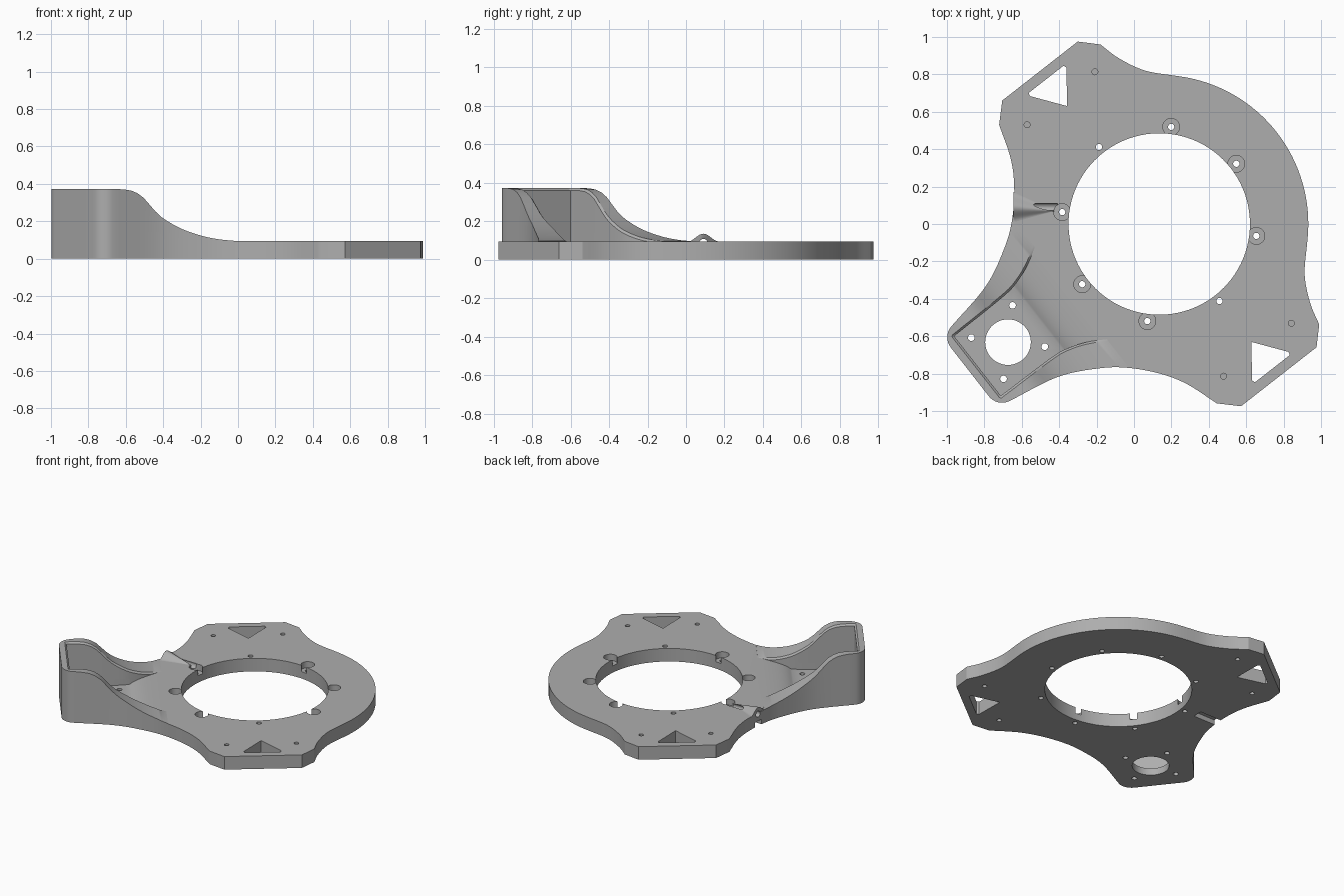
import bpy, bmesh, math
from mathutils import Vector

cube = bpy.data.objects.get("Cube")
if cube:
    bpy.data.objects.remove(cube, do_unlink=True)

PLATE, TOWER, FLOOR = 0.095, 0.372, 0.05
RING = 0.523

grey = bpy.data.materials.new("machined grey")
grey.use_nodes = True
colour = (0.42, 0.42, 0.42, 1)
grey.diffuse_color = colour
grey.node_tree.nodes["Principled BSDF"].inputs["Base Color"].default_value = colour


def spline(points, steps=8):
    """Smooth curve through 2D points."""
    pts = [Vector(p) for p in points]
    pts = [2 * pts[0] - pts[1]] + pts + [2 * pts[-1] - pts[-2]]
    out = []
    for a, b, c, d in zip(pts, pts[1:], pts[2:], pts[3:]):
        for i in range(steps):
            t = i / steps
            out.append(0.5 * (2 * b + (c - a) * t + (2 * a - 5 * b + 4 * c - d) * t * t
                              + (3 * b - a - 3 * c + d) * t ** 3))
    return out + [pts[-2]]


def lookup(curve, x):
    """Value of a curve given as rising (x, value) points."""
    if x <= curve[0][0]:
        return curve[0][1]
    for p, q in zip(curve, curve[1:]):
        if x <= q[0]:
            return p[1] + (q[1] - p[1]) * (x - p[0]) / (q[0] - p[0])
    return curve[-1][1]


def loft(bm, sections):
    """Closed skin over equal-length loops of points."""
    rows = [[bm.verts.new(p) for p in s] for s in sections]
    n = len(rows[0])
    for r, s in zip(rows, rows[1:]):
        for i in range(n):
            bm.faces.new((r[i], r[(i + 1) % n], s[(i + 1) % n], s[i]))
    bm.faces.new(rows[0][::-1])
    bm.faces.new(rows[-1])


def prism(bm, outline, z0, z1):
    loft(bm, [[(p[0], p[1], z) for p in outline] for z in (z0, z1)])


def circle(x, y, r, n=24):
    return [(x + r * math.cos(math.tau * i / n), y + r * math.sin(math.tau * i / n))
            for i in range(n)]


def make(name, bm, tower_frame=True):
    """Mesh to object; the tower frame has +x running out to the tower."""
    bmesh.ops.remove_doubles(bm, verts=bm.verts, dist=0.00005)
    bmesh.ops.recalc_face_normals(bm, faces=bm.faces)
    mesh = bpy.data.meshes.new(name)
    bm.to_mesh(mesh)
    bm.free()
    mesh.materials.append(grey)
    ob = bpy.data.objects.new(name, mesh)
    bpy.context.collection.objects.link(ob)
    if tower_frame:
        ob.location.x = 0.135
        ob.rotation_euler.z = math.radians(218)
    return ob


def cut(ob, cutters):
    for c in cutters:
        c.hide_render = True
        mod = ob.modifiers.new("cut", 'BOOLEAN')
        mod.operation, mod.solver, mod.object = 'DIFFERENCE', 'EXACT', c
    bpy.context.view_layer.update()
    result = ob.evaluated_get(bpy.context.evaluated_depsgraph_get())
    mesh = bpy.data.meshes.new_from_object(result)
    ob.modifiers.clear()
    ob.data = mesh


# Half outline of the plate, from tower end round to the back
half = [Vector((1.285, w)) for w in (0, 0.08)]
for i in range(9):
    a = math.radians(75 * i / 8)
    half.append(Vector((1.195 + 0.09 * math.cos(a), 0.165 + 0.09 * math.sin(a))))
half += spline([half.pop(), (0.932, 0.31), (0.724, 0.413), (0.6, 0.508),
                (0.488, 0.635), (0.41, 0.766), (0.348, 0.945)])
half += [Vector((0.255, 1.037)), Vector((-0.257, 1.037))]
half += spline([(-0.343, 0.95), (-0.376, 0.83), (-0.446, 0.692), (-0.57, 0.557)])
for i in range(1, 17):
    a = math.radians(135.7 + 44.3 * i / 16)
    half.append(Vector((0.797 * math.cos(a), 0.797 * math.sin(a))))
mirrored = [Vector((p.x, -p.y)) for p in half[-2:0:-1]]

bm = bmesh.new()
prism(bm, half + mirrored, 0, PLATE)
plate = make("base_plate", bm)

# Tower curves: inner wall width, top height, pocket floor
inner = spline([(0.58, 0.325), (0.69, 0.261), (0.794, 0.222), (0.9, 0.207), (1.233, 0.202)])
height = spline([(0.59, PLATE), (0.66, 0.104), (0.74, 0.124), (0.83, 0.16), (0.925, 0.217),
                 (0.98, 0.267), (1.03, 0.322), (1.09, 0.359), (1.16, TOWER)])
ramp = spline([(0.58, 0.097), (0.66, 0.093), (0.73, 0.084), (0.78, 0.07), (0.82, FLOOR)], 4)

# Curved wall round the tower
stations = []
for p in half:
    if p.x < 0.59:
        break
    if p.x > 1.217:
        q = Vector((1.233, min(p.y, 0.202)))
    else:
        q = Vector((p.x, lookup(inner, p.x)))
    stations.append((p, q))
path = stations[::-1] + [(Vector((p.x, -p.y)), Vector((q.x, -q.y))) for p, q in stations[1:]]
sections = []
for p, q in path:
    h = lookup(height, p.x)
    edge = q + (p - q).normalized() * 0.012
    sections.append([(p.x, p.y, PLATE), (p.x, p.y, h), (edge.x, edge.y, h),
                     (q.x, q.y, max(PLATE, h - 0.012)), (q.x, q.y, PLATE)])
bm = bmesh.new()
loft(bm, sections)
wall = make("tower_wall", bm)

# Cutter: sunken pocket with ramp, and seats round the ring
bm = bmesh.new()
us = [p[0] for p in ramp] + [0.9, 1.0, 1.1, 1.233]
loft(bm, [[(u, s * lookup(inner, u), z) for s, z in
           ((-1, lookup(ramp, u)), (1, lookup(ramp, u)), (1, 0.5), (-1, 0.5))] for u in us])
for k in range(8):
    if k not in (2, 6):
        a = math.tau * k / 8
        prism(bm, circle(RING * math.cos(a), RING * math.sin(a), 0.045), 0.05, 0.5)
pocket = make("pocket_cutter", bm)

# Cutter: central opening, motor opening, bolt holes, triangles
bm = bmesh.new()
prism(bm, circle(0, 0, 0.485, 96), -0.1, 0.6)
prism(bm, circle(1.026, 0, 0.122, 48), -0.1, 0.6)
for k in range(8):
    a = math.tau * k / 8
    prism(bm, circle(RING * math.cos(a), RING * math.sin(a), 0.017, 16), -0.1, 0.6)
for s in (-1, 1):
    for u in (0.886, 1.166):
        prism(bm, circle(u, s * 0.14, 0.018, 16), -0.1, 0.6)
    for u in (-0.23, 0.23):
        prism(bm, circle(u, s * 0.853, 0.016, 16), 0.055, 0.6)
        prism(bm, circle(u, s * 0.853, 0.016, 16), -0.1, 0.04)
    tri = [(0, 0.8), (0.124, 0.965), (0.118, 0.982), (-0.118, 0.982), (-0.124, 0.965)]
    prism(bm, [(u, s * w) for u, w in tri], -0.1, 0.6)
holes = make("hole_cutter", bm)

# Cutter: cable bore through the edge and groove under it
bm = bmesh.new()
loft(bm, [[(x, 0.09 + py, 0.086 + pz) for py, pz in circle(0, 0, 0.022, 20)]
          for x in (-0.75, -0.41)])
prism(bm, [(-0.75, 0.055), (-0.47, 0.055), (-0.47, 0.125), (-0.75, 0.125)], -0.1, 0.035)
bore = make("bore_cutter", bm, False)

# Tapered hump over the cable bore
bm = bmesh.new()
rows = []
for i in range(9):
    t = i / 8
    size = max(1 - t, 0.02)
    row = []
    for j in range(21):
        k = j / 10 - 1
        bell = 0.5 + 0.5 * math.cos(math.pi * k)
        row.append((-0.643 + 0.22 * t, 0.09 - 0.02 * t + 0.08 * size * k,
                    PLATE + 0.04 * size * bell))
    row += [(row[-1][0], row[-1][1], 0.085), (row[0][0], row[0][1], 0.085)]
    rows.append(row)
loft(bm, rows)
hump = make("cable_hump", bm, False)

cut(plate, [pocket, holes, bore])
cut(hump, [bore])
for c in (pocket, holes, bore):
    bpy.data.objects.remove(c, do_unlink=True)

# Smooth curved sides, crisp edges
bpy.ops.object.select_all(action='DESELECT')
for ob in (plate, wall, hump):
    ob.select_set(True)
bpy.context.view_layer.objects.active = plate
bpy.ops.object.shade_smooth_by_angle(angle=math.radians(28))
